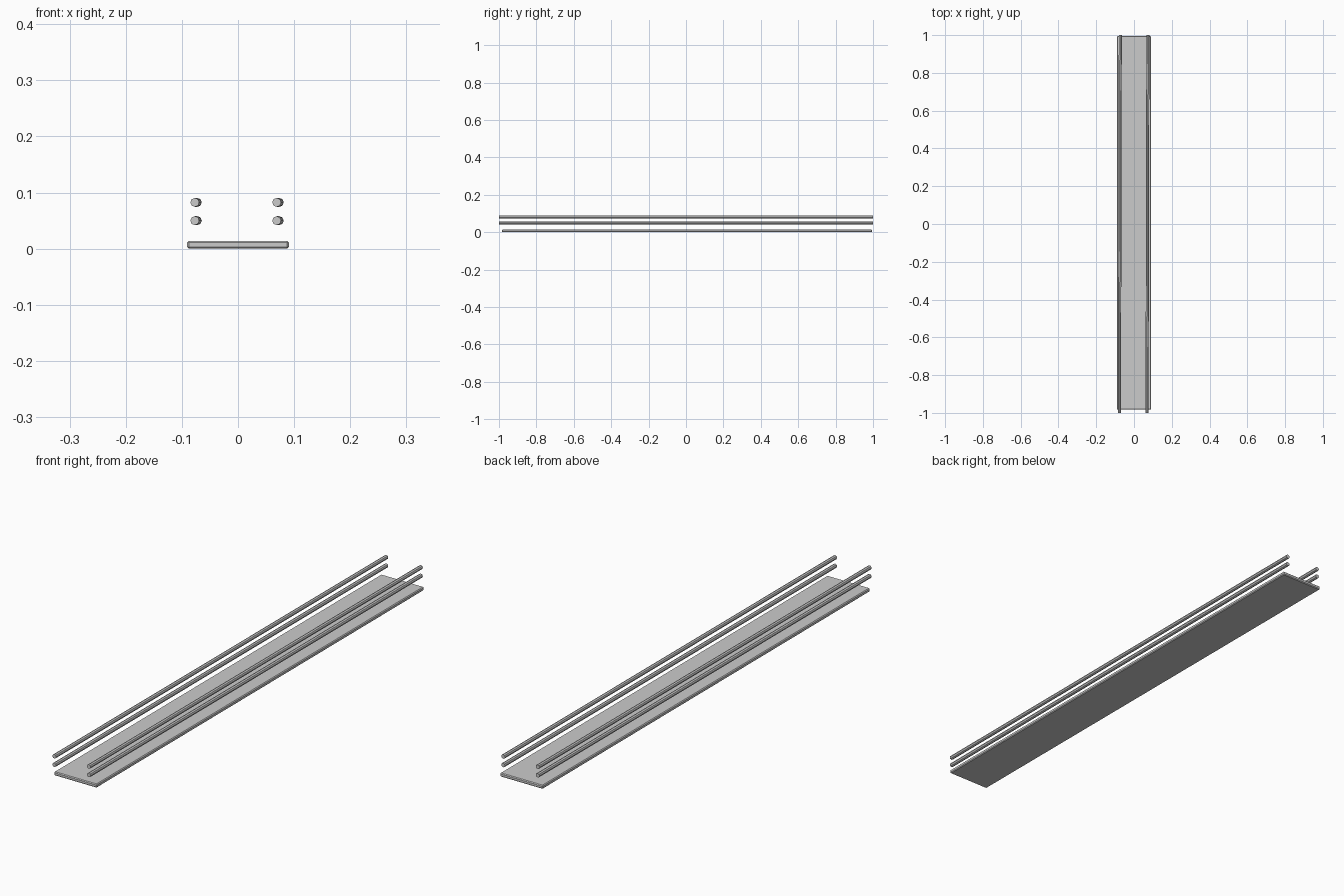
import bpy
from mathutils import Vector

if "Cube" in bpy.data.objects:
    bpy.data.objects.remove(bpy.data.objects["Cube"])


def rod(name, start, end, radius, sides=8):
    """Straight round bar between two points."""
    a, b = Vector(start), Vector(end)
    d = b - a
    bpy.ops.mesh.primitive_cylinder_add(vertices=sides, radius=radius,
                                        depth=d.length, location=(a + b) / 2)
    ob = bpy.context.object
    ob.name = name
    ob.rotation_mode = 'QUATERNION'
    ob.rotation_quaternion = d.to_track_quat('Z', 'Y')
    bpy.ops.object.shade_smooth_by_angle()
    return ob


# flat base plank with softened edges
bpy.ops.mesh.primitive_cube_add(size=1, location=(0, 0.006, 0.007))
plank = bpy.context.object
plank.name = "base_plank"
plank.scale = (0.181, 1.978, 0.014)
bpy.ops.object.transform_apply(location=False, rotation=False, scale=True)
bev = plank.modifiers.new("edge_bevel", 'BEVEL')
bev.width = 0.003
bev.segments = 1

# two pairs of rails, slightly skewed toward +x at the back
for side, x in (("left", -0.077), ("right", 0.069)):
    for level, z in (("lower", 0.050), ("upper", 0.0825)):
        rod(f"{side}_{level}_rail", (x, -1, z), (x + 0.0045, 1, z), 0.008)
